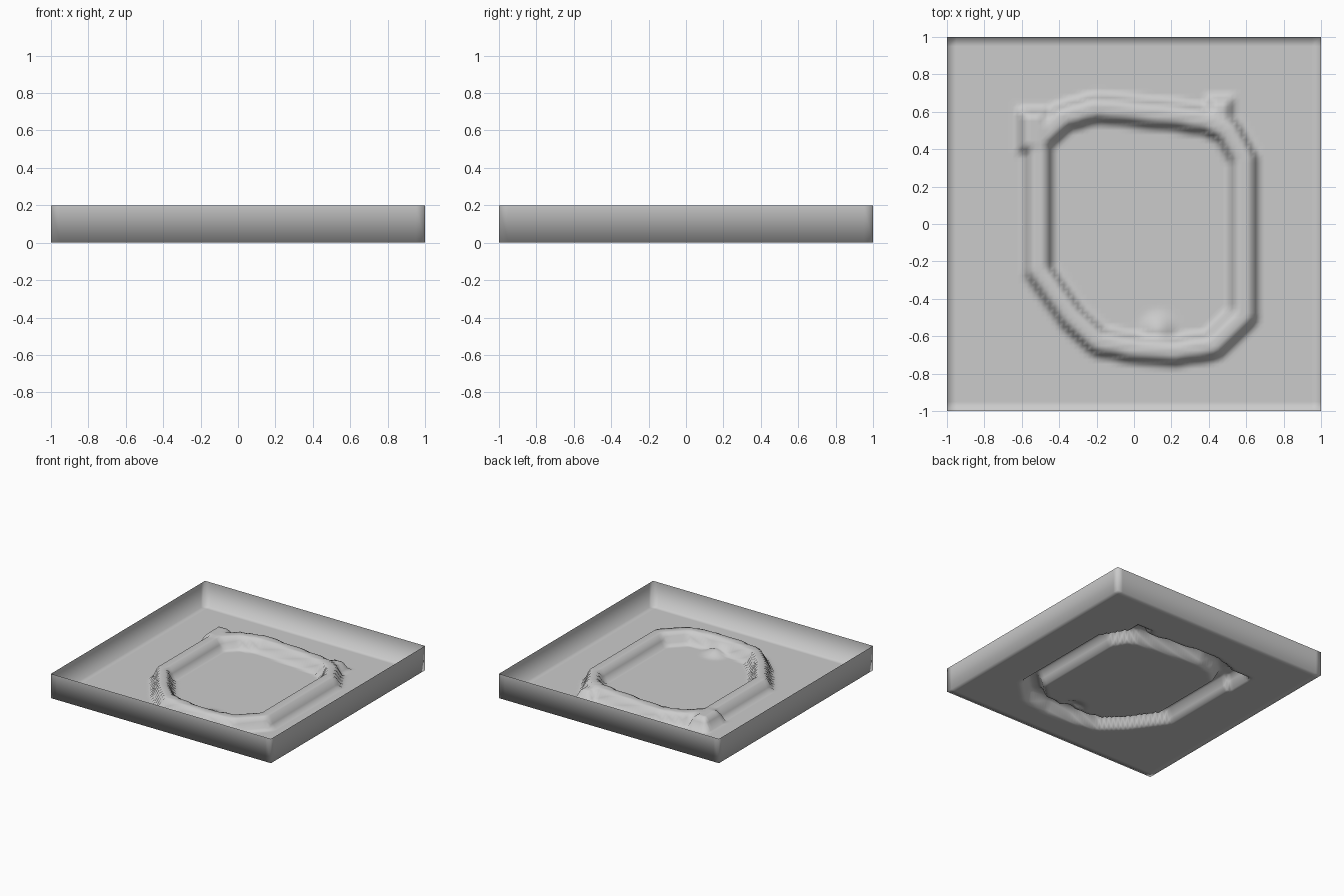
import bpy, bmesh
from mathutils import Vector
from mathutils.geometry import intersect_point_line

cube = bpy.data.objects.get("Cube")
if cube:
    bpy.data.objects.remove(cube, do_unlink=True)

WALL, RIDGE, HALF_WIDTH, RAMP = 0.2, 0.095, 0.085, 0.05

# Centre line of the raised loop, counter-clockwise from the upper left
PATH = [Vector(p) for p in (
    (-.51, .45), (-.51, -.25), (-.33, -.5), (-.19, -.63), (.02, -.67), (.22, -.68),
    (.42, -.65), (.585, -.49), (.585, .35), (.5, .5), (.4, .55), (.25, .575),
    (0, .6), (-.2, .62), (-.38, .57))]


def smooth(t):
    t = min(max(t, 0), 1)
    return t * t * (3 - 2 * t)


def segment_distance(p, a, b):
    t = intersect_point_line(p, a, b)[1]
    return (p - a.lerp(b, min(max(t, 0), 1))).length


def block(p, centre, half, height):
    # Small rectangular raised pad
    inside = min(half[i] - abs(p[i] - centre[i]) for i in (0, 1))
    return height * smooth(inside / RAMP)


def floor_height(x, y):
    p = Vector((x, y))
    d = min(segment_distance(p, a, b) for a, b in zip(PATH, PATH[1:] + PATH[:1]))
    loop = RIDGE * smooth((HALF_WIDTH - d) / RAMP)
    pad = block(p, (-.535, .5), (.095, .13), 0.1)
    corner = block(p, (.46, .6), (.08, .09), 0.075)
    bump = 0.04 * smooth(1 - (p - Vector((.13, -.57))).length / 0.12)
    return max(loop, pad, corner, bump)


# Tray floor as a height sheet, with a wider cell along each side
steps = [-1] + [-0.95 + i * 0.025 for i in range(77)] + [1]
bm = bmesh.new()
rows = [[bm.verts.new((x, y, floor_height(x, y))) for x in steps] for y in steps]
for low, high in zip(rows, rows[1:]):
    for i in range(len(steps) - 1):
        bm.faces.new((low[i], low[i + 1], high[i + 1], high[i]))

# Thin upright walls around the rim
rim = [e for e in bm.edges if e.is_boundary]
wall = bmesh.ops.extrude_edge_only(bm, edges=rim)["geom"]
for v in wall:
    if isinstance(v, bmesh.types.BMVert):
        v.co.z = WALL
bmesh.ops.recalc_face_normals(bm, faces=bm.faces)
bm.faces.ensure_lookup_table()
if bm.faces[0].normal.z < 0:
    bmesh.ops.reverse_faces(bm, faces=bm.faces)
for f in bm.faces:
    f.smooth = True

mesh = bpy.data.meshes.new("tray")
bm.to_mesh(mesh)
bm.free()
tray = bpy.data.objects.new("tray", mesh)
bpy.context.collection.objects.link(tray)

# Plain grey surface
grey = bpy.data.materials.new("light_grey")
grey.use_nodes = True
grey.diffuse_color = (0.6, 0.6, 0.6, 1)
grey.node_tree.nodes["Principled BSDF"].inputs["Base Color"].default_value = (0.6, 0.6, 0.6, 1)
mesh.materials.append(grey)
